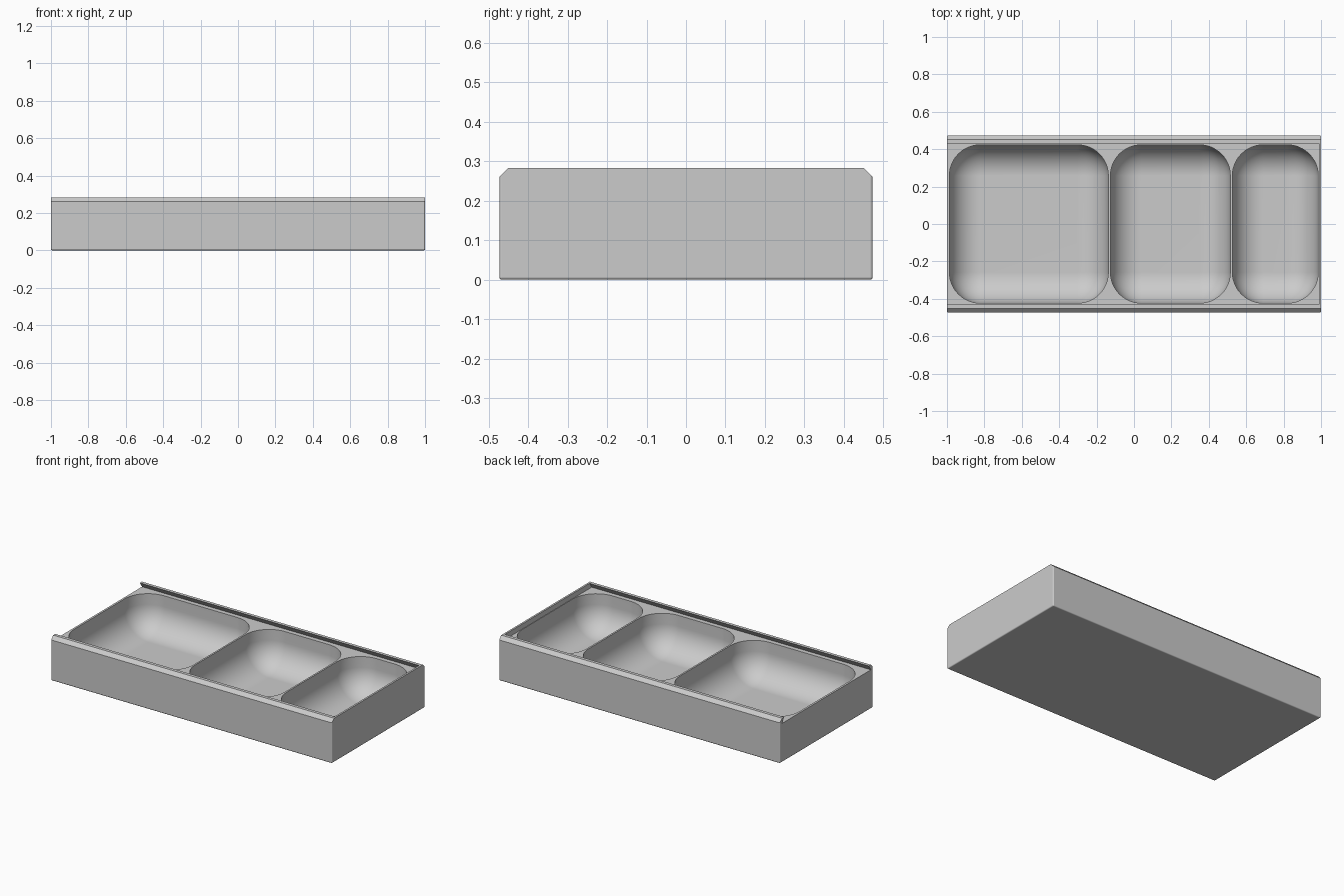
import bpy, bmesh, math
from mathutils import Matrix

cube = bpy.data.objects.get("Cube")
if cube:
    bpy.data.objects.remove(cube, do_unlink=True)

W, D, H = 2.0, 0.946, 0.283      # outer size
DECK, FLOOR = 0.25, 0.015        # lid seat and compartment floor heights
STOP = 0.988                     # inner face of the end stop

grey = bpy.data.materials.new("light_grey")
grey.use_nodes = True
grey.diffuse_color = (0.6, 0.6, 0.6, 1)
grey.node_tree.nodes["Principled BSDF"].inputs["Base Color"].default_value = (0.6, 0.6, 0.6, 1)


def box(x0, x1, y0, y1, z0, z1):
    bm = bmesh.new()
    m = Matrix.Translation(((x0 + x1) / 2, (y0 + y1) / 2, (z0 + z1) / 2))
    bmesh.ops.create_cube(bm, size=1, matrix=m @ Matrix.Diagonal((x1 - x0, y1 - y0, z1 - z0, 1)))
    return bm


def bevel(bm, rule, size, segments):
    edges = [e for e in bm.edges if rule(*[v.co for v in e.verts])]
    bmesh.ops.bevel(bm, geom=edges, offset=size, segments=segments,
                    profile=0.5, affect='EDGES', clamp_overlap=True)


def make(name, bm):
    bmesh.ops.recalc_face_normals(bm, faces=bm.faces)
    me = bpy.data.meshes.new(name)
    bm.to_mesh(me)
    bm.free()
    me.materials.append(grey)
    ob = bpy.data.objects.new(name, me)
    bpy.context.collection.objects.link(ob)
    return ob


def upright(a, b):
    return abs(a.x - b.x) < 1e-4 and abs(a.y - b.y) < 1e-4


# Tray body: chamfered long top edges, softened bottom and upright edges
bm = box(-W / 2, W / 2, -D / 2, D / 2, 0, H)
bevel(bm, lambda a, b: min(a.z, b.z) > H - 0.001 and abs(a.y - b.y) < 1e-4, 0.022, 1)
bevel(bm, lambda a, b: upright(a, b) or max(a.z, b.z) < 0.001, 0.007, 3)
tray = make("compartment_tray", bm)

# Dovetail slot for a sliding lid, open at one end
bm = bmesh.new()
slope = 0.022 / (H - DECK)
top = H + 0.02
half_top = 0.452 - slope * (top - DECK)
profile = [(-0.452, DECK), (0.452, DECK), (half_top, top), (-half_top, top)]
face = bm.faces.new([bm.verts.new((-1.1, y, z)) for y, z in profile])
ext = bmesh.ops.extrude_face_region(bm, geom=[face])
for v in ext["geom"]:
    if isinstance(v, bmesh.types.BMVert):
        v.co.x = STOP
cutters = [make("lid_slot_cutter", bm)]

# Rounded scoops for the three compartments
for label, x0, x1 in (("large", -0.987, -0.137), ("medium", -0.126, 0.515), ("small", 0.526, 0.985)):
    bm = box(x0, x1, -0.423, 0.423, FLOOR, H + 0.2)
    bevel(bm, lambda a, b: upright(a, b) or max(a.z, b.z) < FLOOR + 0.001, 0.165, 12)
    cutters.append(make(label + "_scoop_cutter", bm))

# Cut the tray
bpy.ops.object.select_all(action='DESELECT')
bpy.context.view_layer.objects.active = tray
tray.select_set(True)
for c in cutters:
    c.hide_render = True
    mod = tray.modifiers.new("cut", 'BOOLEAN')
    mod.operation = 'DIFFERENCE'
    mod.solver = 'EXACT'
    mod.object = c
    bpy.ops.object.modifier_apply(modifier=mod.name)
    bpy.data.objects.remove(c, do_unlink=True)

# Smooth scoops with crisp rims
bpy.ops.object.shade_smooth_by_angle(angle=math.radians(32))
normals = tray.modifiers.new("even_normals", 'WEIGHTED_NORMAL')
normals.keep_sharp = True
